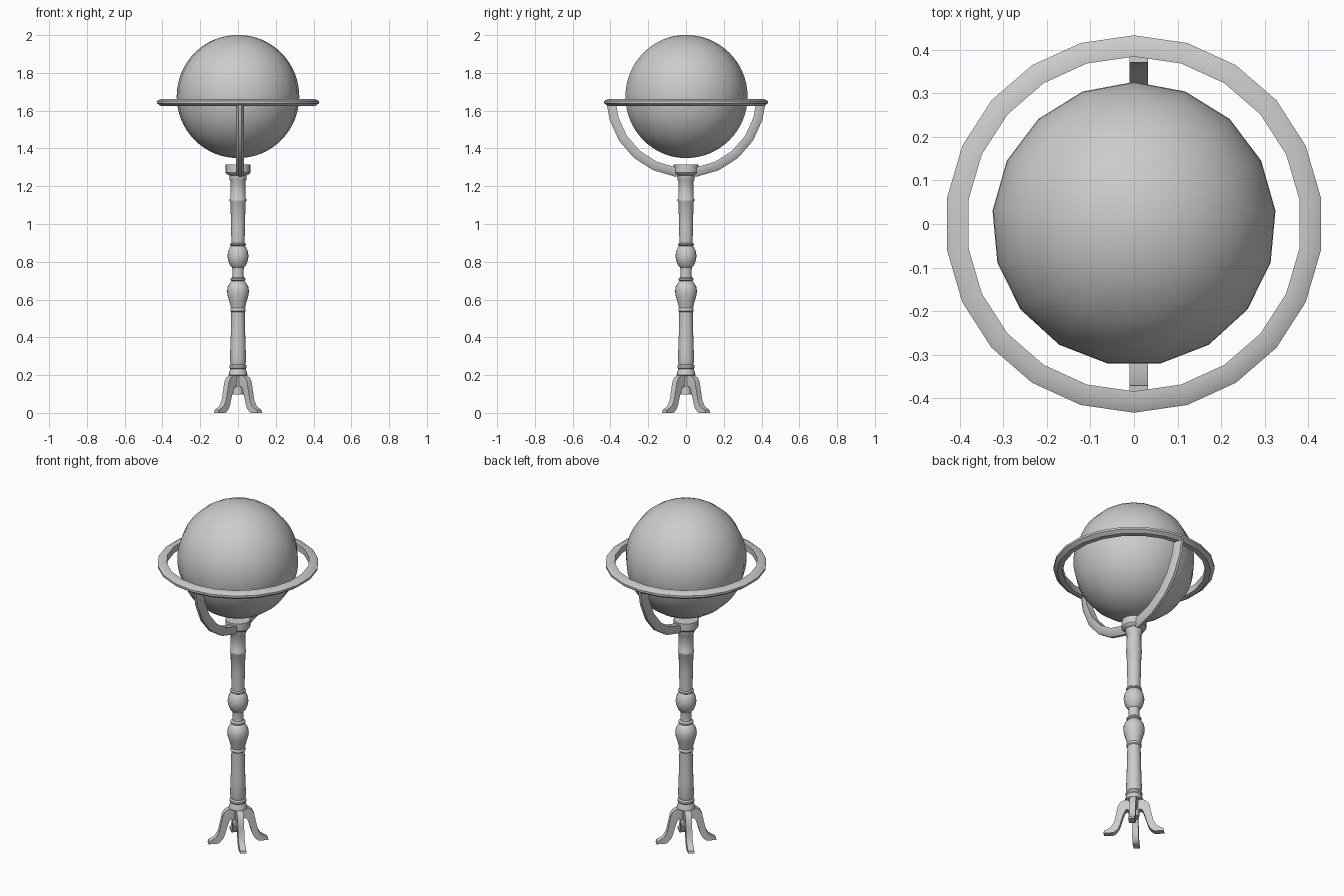
import bpy, bmesh, math
from mathutils import Matrix

if "Cube" in bpy.data.objects:
    bpy.data.objects.remove(bpy.data.objects["Cube"])


def finish(bm, name, smooth=35):
    bmesh.ops.remove_doubles(bm, verts=bm.verts, dist=1e-5)
    bmesh.ops.recalc_face_normals(bm, faces=bm.faces)
    me = bpy.data.meshes.new(name)
    bm.to_mesh(me)
    bm.free()
    ob = bpy.data.objects.new(name, me)
    bpy.context.collection.objects.link(ob)
    bpy.ops.object.select_all(action='DESELECT')
    ob.select_set(True)
    bpy.context.view_layer.objects.active = ob
    bpy.ops.object.shade_smooth_by_angle(angle=math.radians(smooth))
    return ob


def sweep(name, profile, angles, loop_path=True, loop_profile=False, matrix=None):
    """Revolve (radius, height) points about z through the given angles."""
    bm = bmesh.new()
    rows = [[bm.verts.new((r * math.cos(a), r * math.sin(a), h)) for r, h in profile]
            for a in angles]
    n, m = len(rows), len(profile)
    for i in range(n if loop_path else n - 1):
        A, B = rows[i], rows[(i + 1) % n]
        for j in range(m if loop_profile else m - 1):
            k = (j + 1) % m
            bm.faces.new((A[j], B[j], B[k], A[k]))
    if not loop_path:
        bm.faces.new(rows[0])
        bm.faces.new(rows[-1])
    if matrix:
        bm.transform(matrix)
    bmesh.ops.dissolve_degenerate(bm, dist=1e-6, edges=bm.edges)
    return finish(bm, name)


def turn(n):
    return [math.pi / 2 + 2 * math.pi * i / n for i in range(n)]


# Globe: 17 sides, fine rings
R, CZ, RINGS = 0.326, 1.675, 32
sweep("globe", [(R * math.sin(math.pi * i / RINGS), CZ - R * math.cos(math.pi * i / RINGS))
                for i in range(RINGS + 1)], turn(17))

# Horizon ring with a chamfered outer edge
rim = [(0.384, 0.019), (0.412, 0.019), (0.433, 0.008), (0.433, -0.004),
       (0.412, -0.019), (0.384, -0.019)]
sweep("horizon_ring", [(r, h + 1.643) for r, h in rim], turn(22), loop_profile=True)

# Half-circle arm under the globe, in the y-z plane
arm_profile = [(0.372, 0.021), (0.402, 0.021), (0.421, 0.008), (0.421, -0.008),
               (0.402, -0.021), (0.372, -0.021)]
arc = [math.radians(184.5)] + [math.pi + math.pi * i / 11 for i in range(1, 11)] + [math.radians(355.5)]
stand_up = Matrix(((0, 0, 1, 0.011), (1, 0, 0, 0), (0, 1, 0, 1.668), (0, 0, 0, 1)))
sweep("support_arm", arm_profile, arc, False, True, stand_up)

# Turned column with hub at the bottom
column = [(0, 0.097), (0.028, 0.097), (0.030, 0.195), (0.050, 0.200), (0.048, 0.212),
          (0.040, 0.232), (0.045, 0.238), (0.045, 0.248), (0.039, 0.256), (0.043, 0.275),
          (0.040, 0.36), (0.037, 0.45), (0.036, 0.535), (0.041, 0.540), (0.041, 0.549),
          (0.037, 0.555), (0.046, 0.59), (0.055, 0.62), (0.058, 0.645), (0.054, 0.67),
          (0.040, 0.692), (0.033, 0.698), (0.040, 0.703), (0.040, 0.711), (0.031, 0.718),
          (0.029, 0.745), (0.031, 0.770), (0.044, 0.785), (0.053, 0.81), (0.056, 0.832),
          (0.052, 0.856), (0.042, 0.878), (0.036, 0.884), (0.042, 0.888), (0.042, 0.895),
          (0.035, 0.900), (0.037, 1.00), (0.040, 1.115), (0.044, 1.121), (0.044, 1.131),
          (0.040, 1.137), (0.039, 1.225), (0.044, 1.234), (0.046, 1.258), (0.060, 1.264),
          (0.066, 1.272), (0.066, 1.314), (0, 1.314)]
sweep("column", column, turn(20))

# Four splayed legs on the diagonals
outer = [(0.018, 0.200), (0.052, 0.198), (0.072, 0.186), (0.085, 0.165), (0.095, 0.115),
         (0.106, 0.065), (0.125, 0.034), (0.160, 0.014), (0.163, 0.0)]
inner = [(0.018, 0.135), (0.040, 0.140), (0.048, 0.130), (0.056, 0.110), (0.065, 0.080),
         (0.075, 0.045), (0.086, 0.022), (0.105, 0.003), (0.115, 0.0)]
HALF = 0.017
for q in range(4):
    bm = bmesh.new()
    rows = [[bm.verts.new(p) for p in ((a[0], HALF, a[1]), (a[0], -HALF, a[1]),
                                       (b[0], -HALF, b[1]), (b[0], HALF, b[1]))]
            for a, b in zip(outer, inner)]
    for A, B in zip(rows, rows[1:]):
        for j in range(4):
            bm.faces.new((A[j], A[(j + 1) % 4], B[(j + 1) % 4], B[j]))
    bm.faces.new(rows[0])
    bm.faces.new(rows[-1])
    bm.transform(Matrix.Rotation(math.radians(45 + 90 * q), 4, 'Z'))
    finish(bm, f"leg_{q + 1}")
